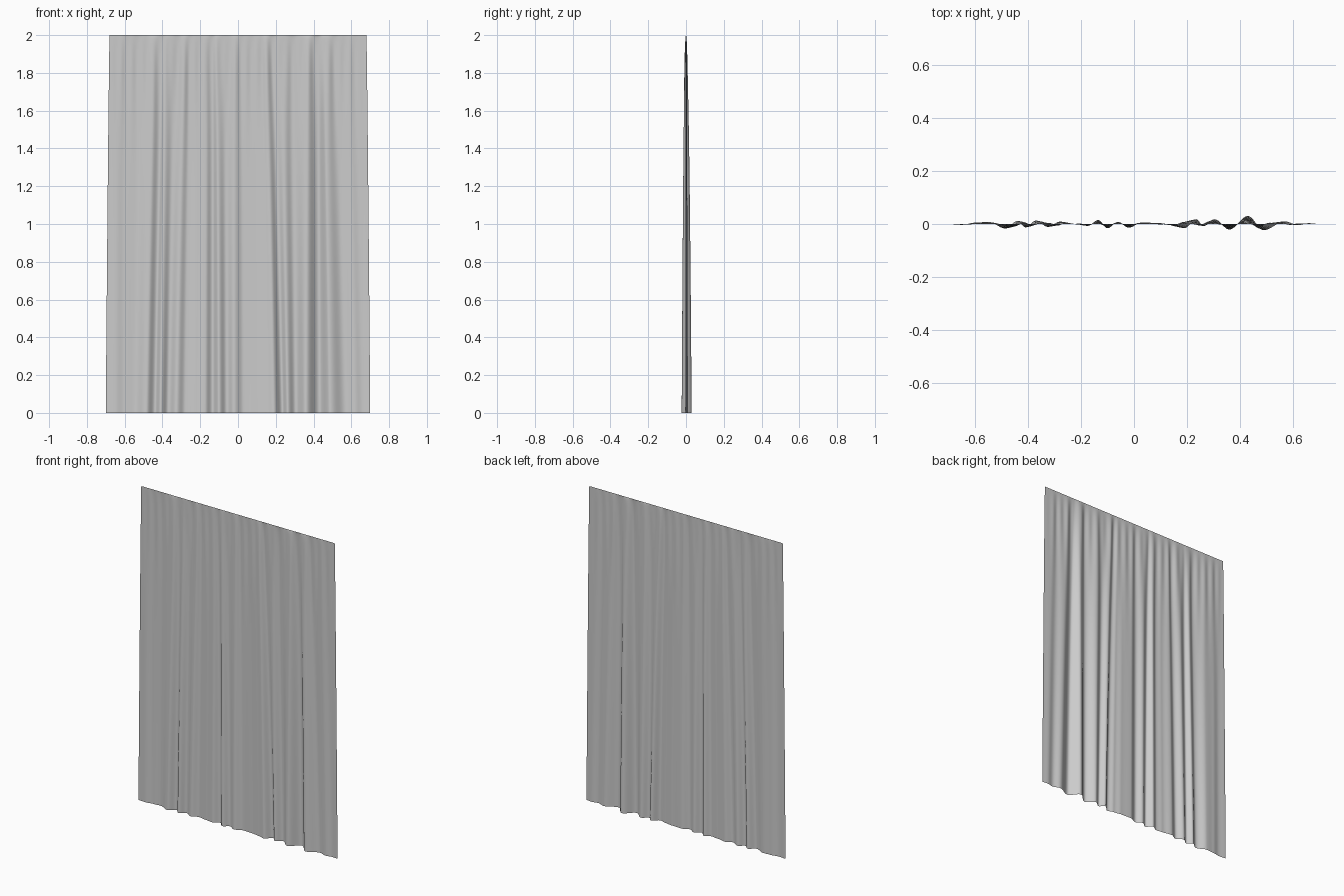
import bpy, math

if "Cube" in bpy.data.objects:
    bpy.data.objects.remove(bpy.data.objects["Cube"])

HEIGHT = 2.0
COLS, ROWS = 280, 56

# Fold keys: (x at hem, depth y at hem, x at top)
FOLDS = [
    (-.70, 0, -.68), (-.65, -.003, -.64), (-.60, .005, -.60), (-.55, .008, -.53),
    (-.485, -.017, -.44), (-.44, .012, -.40), (-.41, -.013, -.375), (-.37, .013, -.33),
    (-.325, -.011, -.28), (-.28, .009, -.25), (-.22, -.001, -.20), (-.175, -.007, -.165),
    (-.135, .015, -.135), (-.10, -.016, -.11), (-.06, .008, -.07), (-.02, -.014, -.02),
    (.03, .006, .02), (.10, .003, .08), (.15, -.005, .12), (.19, -.016, .145),
    (.235, .018, .18), (.263, -.008, .23), (.305, .018, .28), (.36, -.021, .37),
    (.43, .03, .42), (.49, -.023, .455), (.57, .010, .51), (.62, -.004, .58),
    (.66, .003, .62), (.70, 0, .68),
]


def fold_at(xb):
    """Smoothly interpolate fold depth and top position for a hem position."""
    for (x0, y0, t0), (x1, y1, t1) in zip(FOLDS, FOLDS[1:]):
        if xb <= x1 + 1e-6:
            f = (xb - x0) / (x1 - x0)
            s = (1 - math.cos(math.pi * f)) / 2
            return y0 + (y1 - y0) * s, t0 + (t1 - t0) * f
    return 0, FOLDS[-1][2]


# Hanging cloth: flat along the top edge, folds deepening toward the hem
columns = []
for i in range(COLS + 1):
    xb = -.70 + 1.40 * i / COLS
    columns.append((xb, *fold_at(xb)))

verts = []
for r in range(ROWS + 1):
    t = (r / ROWS) ** 1.5              # 0 at top, 1 at hem, denser rows at top
    depth = t ** .47
    gather = .002 * (t / .08) * math.exp(1 - t / .08)   # fine pleats near the top
    for xb, y, xt in columns:
        x = xt + (xb - xt) * t ** .8
        edge = min(1, (.70 - abs(xb)) / .08)
        ripple = gather * edge * math.sin(2 * math.pi * x / .055)
        verts.append((x, y * depth + ripple, HEIGHT * (1 - t)))

n = COLS + 1
faces = [(r * n + c, (r + 1) * n + c, (r + 1) * n + c + 1, r * n + c + 1)
         for r in range(ROWS) for c in range(COLS)]

mesh = bpy.data.meshes.new("curtain")
mesh.from_pydata(verts, [], faces)
mesh.shade_smooth()
curtain = bpy.data.objects.new("curtain", mesh)
bpy.context.collection.objects.link(curtain)
